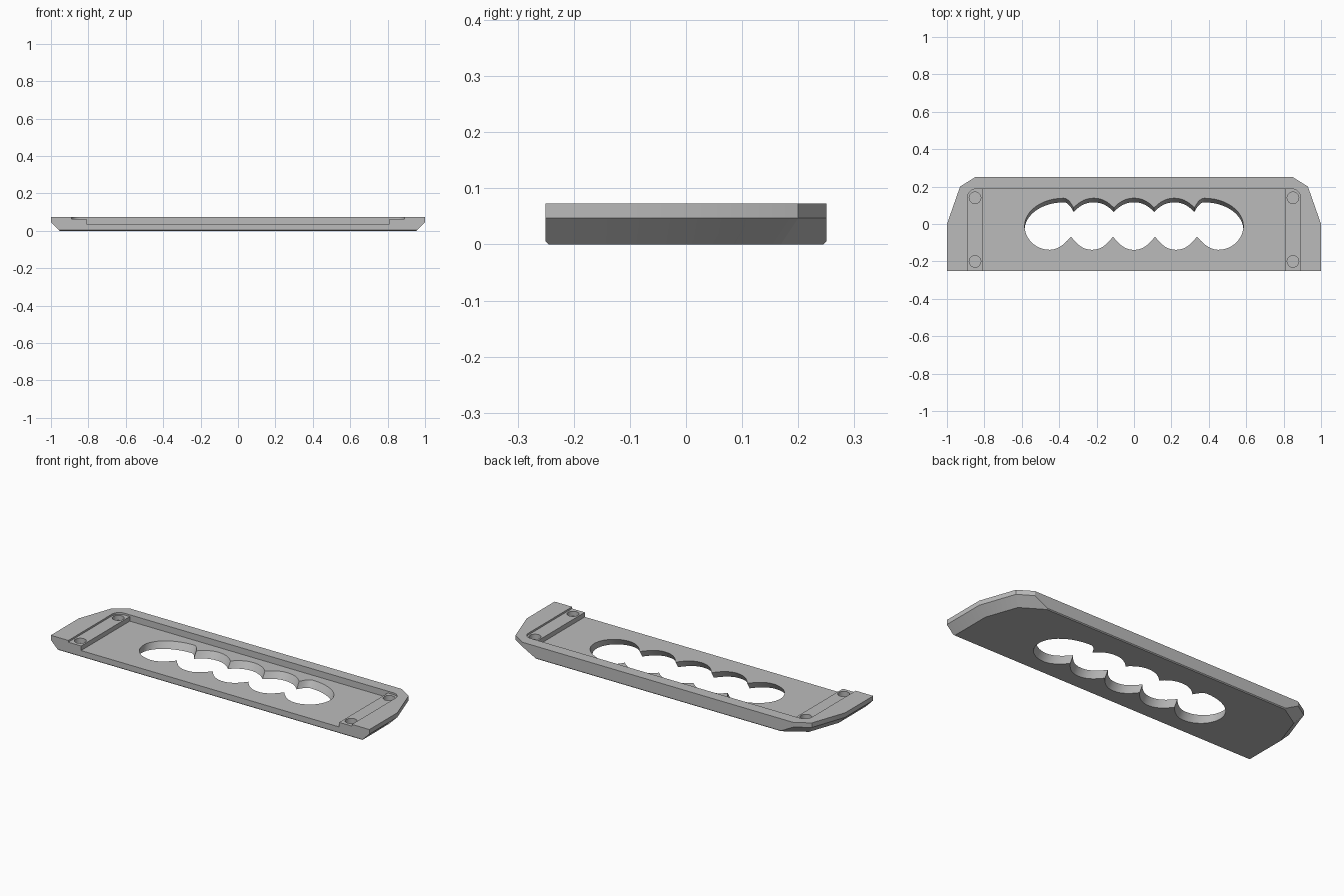
import bpy
import bmesh
import math

if "Cube" in bpy.data.objects:
    bpy.data.objects.remove(bpy.data.objects["Cube"], do_unlink=True)

TOP, FLOOR, SHELF, CHAMFER = 0.073, 0.037, 0.063, 0.047
BACK = 0.25

grey = bpy.data.materials.new("plain grey")
grey.use_nodes = True
grey.diffuse_color = (0.5, 0.5, 0.5, 1)
grey.node_tree.nodes["Principled BSDF"].inputs["Base Color"].default_value = (0.5, 0.5, 0.5, 1)


def loft(name, rings):
    """Solid skinned through equal-length rings of 3D points, bottom to top."""
    bm = bmesh.new()
    loops = [[bm.verts.new(p) for p in ring] for ring in rings]
    n = len(loops[0])
    for low, high in zip(loops, loops[1:]):
        for i in range(n):
            j = (i + 1) % n
            bm.faces.new((low[i], low[j], high[j], high[i]))
    bm.faces.new(loops[0][::-1])
    bm.faces.new(loops[-1])
    bmesh.ops.recalc_face_normals(bm, faces=bm.faces[:])
    mesh = bpy.data.meshes.new(name)
    bm.to_mesh(mesh)
    bm.free()
    mesh.materials.append(grey)
    obj = bpy.data.objects.new(name, mesh)
    bpy.context.collection.objects.link(obj)
    return obj


def prism(name, outline, z0, z1, lean=0.0):
    """Extruded outline; lean shears it along y around the floor height."""
    return loft(name, [[(x, y + lean * (z - FLOOR), z) for x, y in outline] for z in (z0, z1)])


def mirrored(half):
    """Close a right-hand outline with its mirror image."""
    return half + [(-x, y) for x, y in reversed(half)]


def plate_ring(inset, y_end, z):
    """Plate outline with the end and corner edges moved inward."""
    corners = [(1, -BACK), (1, 0), (0.93, 0.2), (0.85, BACK)]
    lines = []
    for (ax, ay), (bx, by) in zip(corners, corners[1:]):
        length = math.hypot(bx - ax, by - ay)
        nx, ny = (by - ay) / length, (ax - bx) / length
        lines.append((nx, ny, nx * ax + ny * ay - inset))
    lines = [(0, 1, -y_end)] + lines + [(0, 1, y_end)]
    half = []
    for (a, b, c), (d, e, f) in zip(lines, lines[1:]):
        det = a * e - b * d
        half.append(((c * e - b * f) / det, (a * f - c * d) / det))
    return [(x, y, z) for x, y in mirrored(half)]


# Plate with slanted ends and a fine bevel along its long lower edges
plate = loft("base_plate", [
    plate_ring(CHAMFER, BACK - 0.005, 0),
    plate_ring(CHAMFER - 0.005, BACK, 0.005),
    plate_ring(0, BACK, CHAMFER),
    plate_ring(0, BACK, TOP),
])

# Shallow shelf with rounded rear corners, and the deeper tray between
arc = [math.radians(a) for a in range(0, 91, 15)]
shelf = [(0.89, -0.4)] + [(0.845 + 0.045 * math.cos(a), 0.142 + 0.045 * math.sin(a)) for a in arc]
cutters = [
    prism("shelf_cutter", mirrored(shelf), SHELF, 0.2),
    prism("tray_cutter", mirrored([(0.81, -0.4), (0.81, 0.187)]), FLOOR, 0.2),
]

# Four blind round sockets
for sx in (-1, 1):
    for y in (0.14, -0.2):
        circle = [(sx * 0.85 + 0.031 * math.cos(t), y + 0.031 * math.sin(t))
                  for t in (math.tau * i / 32 for i in range(32))]
        cutters.append(prism("socket_cutter", circle, 0.035, 0.2))


def scallops(side, cusps, cusp_y, apex_y, end_x, steps=12):
    """Right half of one scalloped edge, from the middle to the end tip."""
    pts = []
    inner, outer = cusps
    for x0, x1, start in ((-inner, inner, 0.0), (inner, outer, -1.0)):
        for i in range(steps):
            u = start + (1 - start) * i / steps
            x = (x0 + x1) / 2 + u * (x1 - x0) / 2
            pts.append((x, side * (cusp_y + (apex_y - cusp_y) * (1 - abs(u) ** 2.2))))
    for i in range(6):
        u = 1 - i / 6
        pts.append((outer + (end_x - outer) * i / 6,
                    side * (apex_y - (apex_y - cusp_y) * u ** 2)))
    for i in range(steps):
        t = math.pi / 2 * i / steps
        y = side * apex_y + 0.01
        pts.append((end_x + (0.585 - end_x) * math.sin(t), y * math.cos(t) - 0.01))
    return pts


# Leaning five-lobed finger opening
front = scallops(-1, (0.112, 0.337), 0.067, 0.138, 0.45)
back = scallops(1, (0.108, 0.323), 0.087, 0.138, 0.375)
half = front + [(0.585, -0.01)] + back[::-1]
opening = half + [(-x, y) for x, y in reversed(half[1:-1])]
cutters.append(prism("finger_opening_cutter", opening, -0.05, 0.15, lean=0.6))

# Cut everything out of the plate
bpy.ops.object.select_all(action="DESELECT")
bpy.context.view_layer.objects.active = plate
plate.select_set(True)
for cutter in cutters:
    cutter.hide_render = True
    mod = plate.modifiers.new(cutter.name, "BOOLEAN")
    mod.operation = "DIFFERENCE"
    mod.solver = "EXACT"
    mod.object = cutter
    bpy.ops.object.modifier_apply(modifier=mod.name)
    bpy.data.objects.remove(cutter, do_unlink=True)
bpy.ops.object.shade_smooth_by_angle(angle=math.radians(20))
